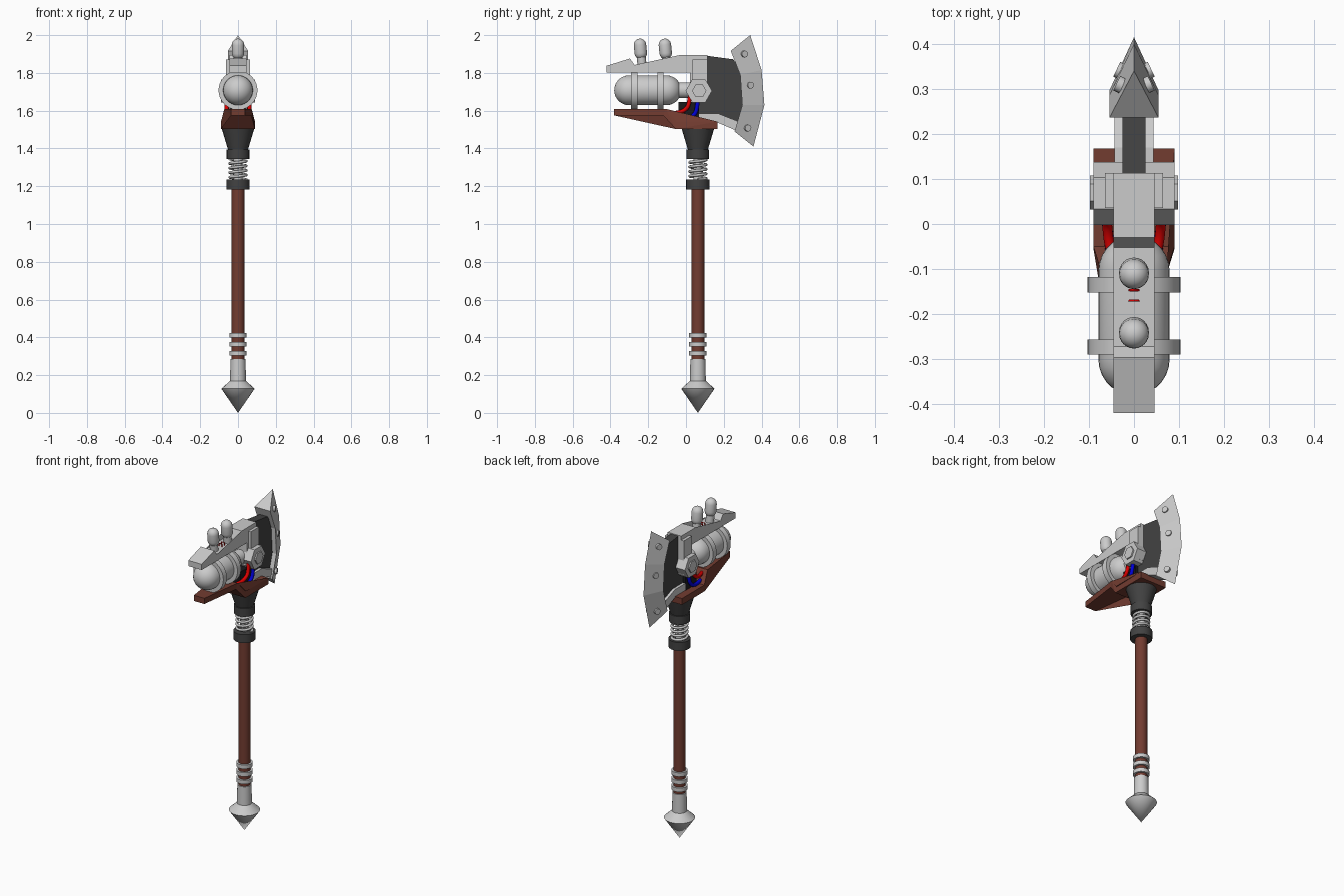
import bpy, bmesh, math
from mathutils import Vector, Matrix

if "Cube" in bpy.data.objects:
    bpy.data.objects.remove(bpy.data.objects["Cube"])

HY = 0.063  # handle axis y


def mat(name, c):
    m = bpy.data.materials.new(name)
    m.diffuse_color = (*c, 1)
    m.use_nodes = True
    m.node_tree.nodes["Principled BSDF"].inputs["Base Color"].default_value = m.diffuse_color
    return m


BROWN = mat("brown_wood", (0.17, 0.045, 0.03))
DARK = mat("dark_metal", (0.055, 0.055, 0.055))
BLACK = mat("black", (0.01, 0.01, 0.012))
RED = mat("red", (0.75, 0.0, 0.0))
BLUE = mat("blue", (0.0, 0.0, 0.7))


def finish(name, bm, m=None, smooth=False):
    bmesh.ops.recalc_face_normals(bm, faces=bm.faces)
    me = bpy.data.meshes.new(name)
    bm.to_mesh(me)
    bm.free()
    ob = bpy.data.objects.new(name, me)
    bpy.context.collection.objects.link(ob)
    if m:
        me.materials.append(m)
    if smooth:
        bpy.ops.object.select_all(action='DESELECT')
        ob.select_set(True)
        bpy.context.view_layer.objects.active = ob
        bpy.ops.object.shade_smooth_by_angle(angle=math.radians(35))
    return ob


def lathe(name, prof, origin, axis=(0, 0, 1), m=None, seg=24, smooth=True, phase=0.0):
    """Revolve (radius, height) points round an axis through origin."""
    bm = bmesh.new()
    rot = Vector((0, 0, 1)).rotation_difference(Vector(axis)).to_matrix()
    o = Vector(origin)
    rings = []
    for r, h in prof:
        if r < 1e-5:
            rings.append([bm.verts.new(o + rot @ Vector((0, 0, h)))])
        else:
            rings.append([bm.verts.new(o + rot @ Vector((
                r * math.cos(phase + 2 * math.pi * i / seg),
                r * math.sin(phase + 2 * math.pi * i / seg), h))) for i in range(seg)])
    for a, b in zip(rings, rings[1:]):
        for i in range(seg):
            j = (i + 1) % seg
            quad = [a[i % len(a)], a[j % len(a)], b[j % len(b)], b[i % len(b)]]
            bm.faces.new(list(dict.fromkeys(quad)))
    for ring in (rings[0], rings[-1]):
        if len(ring) > 2:
            bm.faces.new(ring)
    return finish(name, bm, m, smooth)


def slab(name, pts, m=None):
    """Side profile of (y, z, half width) points, spanned across x."""
    bm = bmesh.new()
    L = [bm.verts.new((-w, y, z)) for y, z, w in pts]
    R = [bm.verts.new((w, y, z)) for y, z, w in pts]
    bm.faces.new(L)
    bm.faces.new(R)
    for i in range(len(pts)):
        j = (i + 1) % len(pts)
        bm.faces.new((L[i], L[j], R[j], R[i]))
    bmesh.ops.triangulate(bm, faces=[f for f in bm.faces if len(f.verts) > 4])
    return finish(name, bm, m)


def flat(name, pts, w, m=None):
    return slab(name, [(y, z, w) for y, z in pts], m)


def rect(y0, y1, z0, z1):
    return [(y0, z0), (y1, z0), (y1, z1), (y0, z1)]


def tube(name, pts, r, m=None, smooth_path=True):
    cu = bpy.data.curves.new(name, 'CURVE')
    cu.dimensions = '3D'
    cu.bevel_depth = r
    cu.bevel_resolution = 2
    cu.use_fill_caps = True
    sp = cu.splines.new('NURBS' if smooth_path else 'POLY')
    sp.points.add(len(pts) - 1)
    for p, c in zip(sp.points, pts):
        p.co = (*c, 1)
    if smooth_path:
        sp.order_u = 3
        sp.use_endpoint_u = True
        sp.resolution_u = 6
    ob = bpy.data.objects.new(name, cu)
    bpy.context.collection.objects.link(ob)
    if m:
        cu.materials.append(m)
    return ob


def capsule(r, length, n=7):
    a = [math.pi / 2 * i / n for i in range(n + 1)]
    low = [(r * math.sin(t), r - r * math.cos(t)) for t in a]
    return low + [(x, length - h) for x, h in reversed(low)]


# Shaft and pommel
lathe("handle", [(0.034, 0.25), (0.034, 1.2)], (0, HY, 0), m=BROWN)
lathe("pommel_spike", [(0, 0), (0.088, 0.128), (0.042, 0.17), (0.04, 0.285)], (0, HY, 0))
for i in range(3):
    lathe("grip_ring", [(0.046, -0.012), (0.046, 0.012)], (0, HY, 0.316 + 0.047 * i))

# Spring neck with its collars and the flared socket
lathe("lower_collar", [(0.062, 1.183), (0.062, 1.235)], (0, HY, 0), m=DARK)
lathe("upper_collar", [(0.06, 1.345), (0.06, 1.395)], (0, HY, 0), m=DARK)
lathe("neck_rod", [(0.024, 1.2), (0.024, 1.38)], (0, HY, 0))
lathe("socket", [(0.05, 1.385), (0.086, 1.505)], (0, HY, 0), m=DARK)
turns, n = 4.5, 16
tube("neck_spring", [(0.044 * math.cos(2 * math.pi * i / n), HY + 0.044 * math.sin(2 * math.pi * i / n),
                      1.235 + 0.11 * i / (turns * n)) for i in range(int(turns * n) + 1)],
     0.0075, smooth_path=False)

# Wooden bed, tapering toward the front
slab("wooden_bed", [(0.168, 1.503, 0.09), (0.168, 1.542, 0.09), (-0.05, 1.542, 0.09),
                    (-0.108, 1.61, 0.072), (-0.38, 1.61, 0.036), (-0.38, 1.575, 0.036),
                    (-0.12, 1.575, 0.07), (-0.055, 1.503, 0.09)], BROWN)

# Gas tank with straps and outlet
lathe("tank", capsule(0.079, 0.355), (0, -0.38, 1.708), axis=(0, 1, 0), seg=32)
lathe("tank_outlet", [(0.042, 0), (0.042, 0.08)], (0, -0.045, 1.708), axis=(0, 1, 0))
for y in (-0.273, -0.135):
    lathe("tank_strap", [(0.07, -0.017), (0.103, -0.017), (0.103, 0.017), (0.07, 0.017)],
          (0, y, 1.708), axis=(0, 1, 0), seg=32)

# Top rail and head block
flat("top_rail", [(-0.42, 1.803), (-0.42, 1.838), (-0.297, 1.876), (-0.272, 1.842), (-0.052, 1.842),
                  (-0.03, 1.895), (0.113, 1.895), (0.113, 1.66), (0.02, 1.66), (0.02, 1.803)], 0.046)
flat("side_plates", rect(0.035, 0.113, 1.66, 1.87), 0.064)
flat("core_block", rect(-0.04, 0.068, 1.54, 1.645), 0.045, BLACK)

# Hexagonal bolts on both sides
for s in (-1, 1):
    lathe("hex_plate", [(0.07, 0), (0.07, 0.09)], (0, 0.068, 1.705), axis=(s, 0, 0),
          seg=6, smooth=False, phase=math.pi / 2)
    lathe("hex_bolt", [(0.038, 0.08), (0.038, 0.098)], (0, 0.07, 1.705), axis=(s, 0, 0),
          seg=6, smooth=False, phase=math.pi / 2)

# Blade plate, lower strut and wedge-shaped edge
flat("blade_plate", [(0.1, 1.892), (0.25, 1.872), (0.3, 1.8), (0.305, 1.62), (0.275, 1.53),
                     (0.17, 1.572), (0.06, 1.572), (0.06, 1.66), (0.1, 1.7)], 0.026, DARK)
flat("lower_strut", [(0.06, 1.54), (0.06, 1.585), (0.17, 1.585), (0.285, 1.54),
                     (0.265, 1.495), (0.16, 1.54)], 0.043)
inner = [(0.237, 1.917), (0.287, 1.79), (0.298, 1.63), (0.257, 1.49)]
outer = [(0.34, 2.0), (0.4, 1.815), (0.415, 1.63), (0.357, 1.41)]
bm = bmesh.new()
rows = [(bm.verts.new((-0.054, *a)), bm.verts.new((0, *b)), bm.verts.new((0.054, *a)))
        for a, b in zip(inner, outer)]
for p, q in zip(rows, rows[1:]):
    for i in range(3):
        j = (i + 1) % 3
        bm.faces.new((p[i], p[j], q[j], q[i]))
bm.faces.new(rows[0])
bm.faces.new(rows[-1])
finish("blade_edge", bm)
for s in (-1, 1):
    for y, z in ((0.305, 1.9), (0.336, 1.735), (0.322, 1.508)):
        lathe("blade_rivet", [(0.018, 0), (0.018, 0.018)], (s * 0.022, y, z),
              axis=(s * 0.9, 0.42, 0), seg=12)

# Twin bulbs leaning forward on the rail, and the wire loops between
for y in (-0.232, -0.1):
    tilt = (0, -0.1, 1)
    lathe("bulb_base", [(0.024, 0), (0.024, 0.06)], (0, y, 1.835), axis=tilt)
    lathe("bulb", capsule(0.033, 0.11, 5), (0, y - 0.004, 1.872), axis=tilt)
for y in (-0.17, -0.147):
    tube("wire_loop", [(-0.01, y, 1.835), (-0.01, y, 1.858), (0.01, y, 1.858), (0.01, y, 1.835)],
         0.0025, RED, smooth_path=False)

# Hoses on both sides
for s in (-1, 1):
    tube("red_hose", [(s * 0.04, -0.1, 1.588), (s * 0.055, -0.05, 1.585), (s * 0.06, 0.0, 1.605),
                      (s * 0.06, 0.018, 1.64), (s * 0.055, 0.022, 1.69)], 0.011, RED)
    tube("blue_hose", [(s * 0.05, -0.075, 1.555), (s * 0.06, -0.01, 1.55), (s * 0.062, 0.04, 1.57),
                       (s * 0.062, 0.06, 1.61), (s * 0.058, 0.062, 1.67)], 0.011, BLUE)
